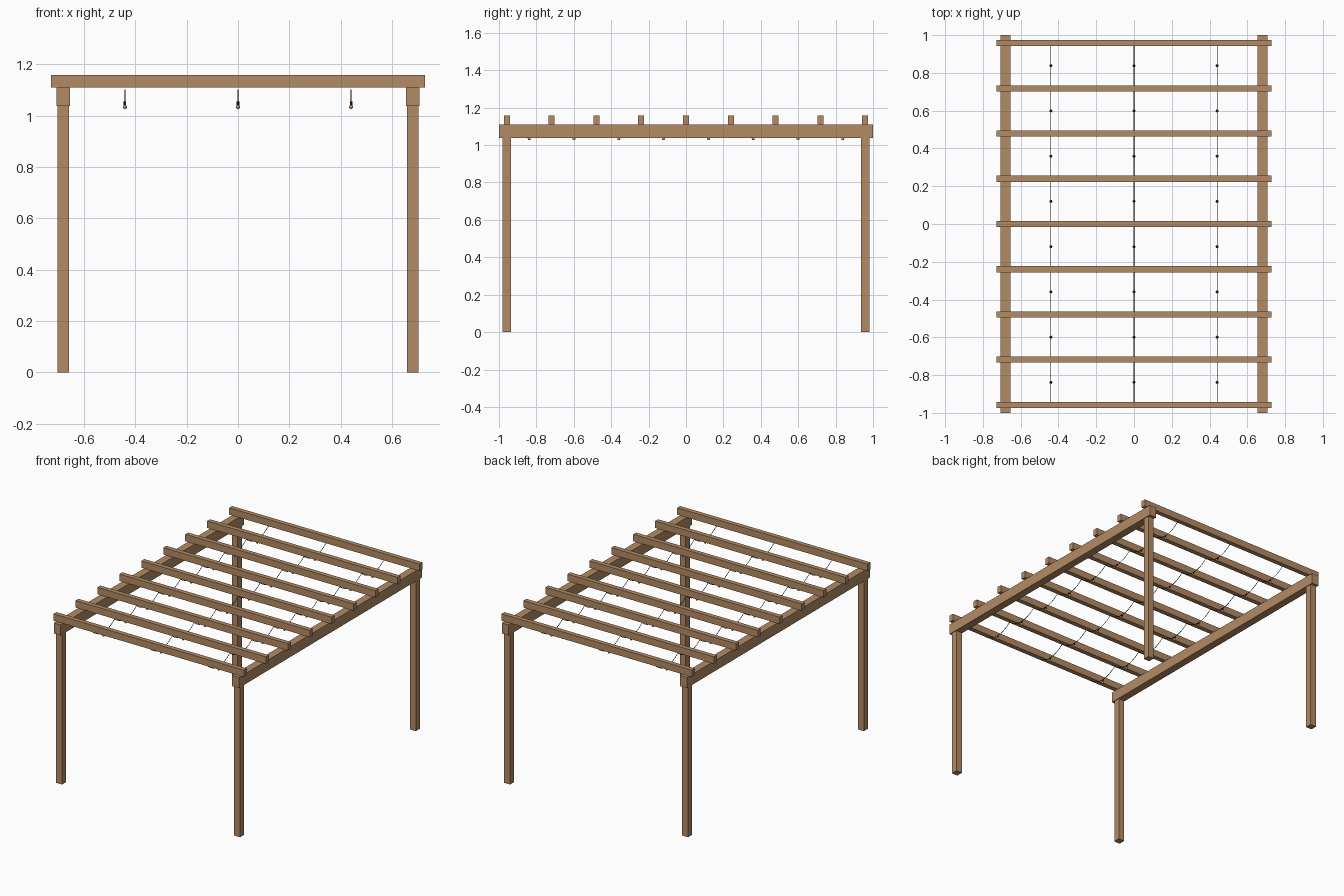
import bpy
import math

old = bpy.data.objects.get("Cube")
if old:
    bpy.data.objects.remove(old, do_unlink=True)


def material(name, color):
    mat = bpy.data.materials.new(name)
    mat.use_nodes = True
    mat.diffuse_color = (*color, 1)
    mat.node_tree.nodes["Principled BSDF"].inputs["Base Color"].default_value = (*color, 1)
    return mat


wood = material("warm_wood", (0.45, 0.26, 0.13))
black = material("black_cable", (0.01, 0.01, 0.01))
amber = material("amber_glass", (0.6, 0.33, 0.14))


def finish(name, mat, smooth=False):
    obj = bpy.context.object
    obj.name = name
    obj.data.materials.append(mat)
    if smooth:
        bpy.ops.object.shade_smooth_by_angle(angle=math.radians(40))
    return obj


def box(name, center, size):
    bpy.ops.mesh.primitive_cube_add(size=1, location=center)
    bpy.context.object.scale = size
    bpy.ops.object.transform_apply(location=False, rotation=False, scale=True)
    return finish(name, wood)


FRAME_X = 0.68
END_Y = 0.958
POST_TOP = 1.038
BEAM_TOP = 1.11
SLAT_TOP = 1.157
SLATS = 9
STEP = 2 * END_Y / (SLATS - 1)

# Posts and the long side beams resting on them
for side, sx in (("left", 1), ("right", -1)):
    for end, sy in (("front", -1), ("back", 1)):
        box(f"{end}_{side}_post", (sx * FRAME_X, sy * END_Y, POST_TOP / 2),
            (0.045, 0.045, POST_TOP))
    box(f"{side}_beam", (sx * FRAME_X, 0, (POST_TOP + BEAM_TOP) / 2),
        (0.053, 2, BEAM_TOP - POST_TOP))

# Cross slats
for i in range(SLATS):
    box(f"roof_slat_{i + 1}", (0, -END_Y + i * STEP, (BEAM_TOP + SLAT_TOP) / 2),
        (1.454, 0.032, SLAT_TOP - BEAM_TOP))

# Sagging light strings, with a socket and bulb in the middle of each span
WIRE_TOP, SAG = 1.1, 0.046
SEGMENTS = 8
for row, x in enumerate((-0.44, 0, 0.44), 1):
    curve = bpy.data.curves.new("light_wire", "CURVE")
    curve.dimensions = "3D"
    curve.bevel_depth = 0.0018
    curve.bevel_resolution = 1
    curve.use_fill_caps = True
    count = (SLATS - 1) * SEGMENTS
    spline = curve.splines.new("POLY")
    spline.points.add(count)
    for i, point in enumerate(spline.points):
        t = (i % SEGMENTS) / SEGMENTS
        point.co = (x, -END_Y + i * STEP / SEGMENTS,
                    WIRE_TOP - SAG * 4 * t * (1 - t), 1)
    wire = bpy.data.objects.new("light_wire", curve)
    bpy.context.collection.objects.link(wire)
    bpy.ops.object.select_all(action="DESELECT")
    wire.select_set(True)
    bpy.context.view_layer.objects.active = wire
    bpy.ops.object.convert(target="MESH")
    finish(f"light_wire_{row}", black)

    for i in range(SLATS - 1):
        y = -END_Y + (i + 0.5) * STEP
        bpy.ops.mesh.primitive_cylinder_add(vertices=12, radius=0.005, depth=0.016,
                                            location=(x, y, 1.047))
        finish(f"bulb_socket_{row}_{i + 1}", black, True)
        bpy.ops.mesh.primitive_uv_sphere_add(segments=12, ring_count=8, radius=0.008,
                                             location=(x, y, 1.034))
        finish(f"bulb_{row}_{i + 1}", amber, True)
